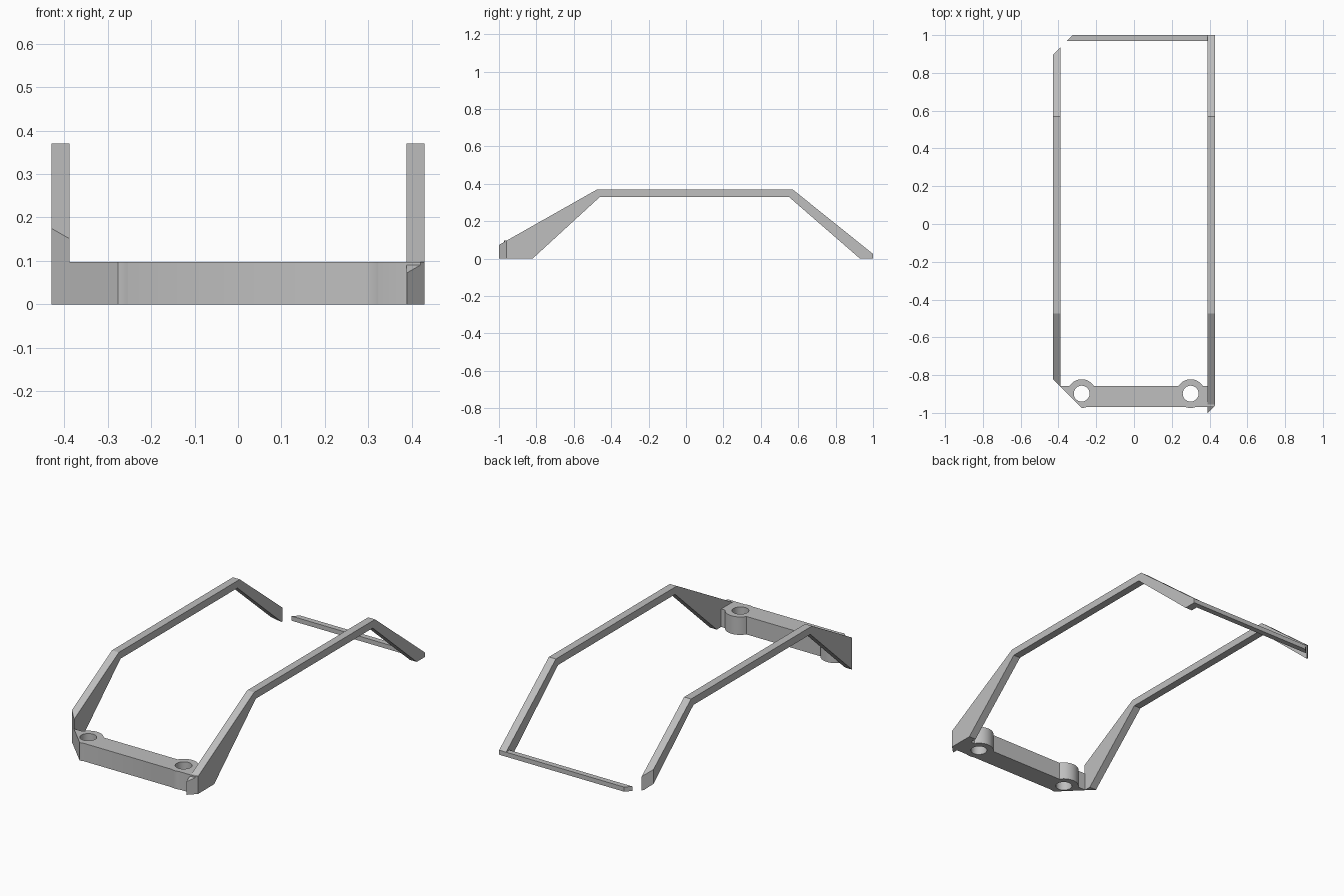
import bpy
import bmesh
from mathutils import Vector

cube = bpy.data.objects.get("Cube")
if cube:
    bpy.data.objects.remove(cube, do_unlink=True)

grey = bpy.data.materials.new("plain grey")
grey.use_nodes = True
grey.diffuse_color = (0.52, 0.52, 0.52, 1)
grey.node_tree.nodes["Principled BSDF"].inputs["Base Color"].default_value = grey.diffuse_color

# Corner bevel planes: point on the plane, outward direction
FRONT_RIGHT = ((-0.43, -0.82, 0), (-1, -1, 0))
FRONT_LEFT = ((0.43, -0.96, 0), (1, -1, 0))
BACK_RIGHT = ((-0.43, 0.895, 0), (-1, 1, 0))


def prism(name, outline, direction):
    """Solid made by sweeping a flat outline along a direction."""
    bm = bmesh.new()
    face = bm.faces.new([bm.verts.new(p) for p in outline])
    swept = bmesh.ops.extrude_face_region(bm, geom=[face])["geom"]
    verts = [v for v in swept if isinstance(v, bmesh.types.BMVert)]
    bmesh.ops.translate(bm, verts=verts, vec=direction)
    bmesh.ops.recalc_face_normals(bm, faces=bm.faces)
    mesh = bpy.data.meshes.new(name)
    bm.to_mesh(mesh)
    bm.free()
    mesh.materials.append(grey)
    ob = bpy.data.objects.new(name, mesh)
    bpy.context.collection.objects.link(ob)
    return ob


def box(name, x0, x1, y0, y1, height):
    outline = [(x0, y0, 0), (x1, y0, 0), (x1, y1, 0), (x0, y1, 0)]
    return prism(name, outline, (0, 0, height))


def cylinder(name, x, y, radius, z, height):
    bpy.ops.mesh.primitive_cylinder_add(vertices=64, radius=radius, depth=height,
                                        location=(x, y, z + height / 2))
    ob = bpy.context.object
    ob.name = name
    ob.data.materials.append(grey)
    return ob


def combine(target, tool, operation):
    """Apply a boolean and discard the tool."""
    mod = target.modifiers.new("combine", "BOOLEAN")
    mod.operation, mod.object, mod.solver = operation, tool, "EXACT"
    bpy.context.view_layer.objects.active = target
    bpy.ops.object.modifier_apply(modifier=mod.name)
    bpy.data.objects.remove(tool, do_unlink=True)


def bevel_corner(ob, plane):
    """Slice off everything outside the plane and cap the cut."""
    point, normal = Vector(plane[0]), Vector(plane[1])
    bm = bmesh.new()
    bm.from_mesh(ob.data)
    bmesh.ops.bisect_plane(bm, geom=bm.verts[:] + bm.edges[:] + bm.faces[:],
                           plane_co=point, plane_no=normal, clear_outer=True)
    rim = [e for e in bm.edges if e.is_boundary]
    bmesh.ops.holes_fill(bm, edges=rim, sides=0)
    bmesh.ops.recalc_face_normals(bm, faces=bm.faces)
    bm.to_mesh(ob.data)
    bm.free()


# Arched side rails
rail_profile = [(-1, 0), (-0.82, 0), (-0.46, 0.33), (0.55, 0.33), (0.93, 0), (1, 0),
                (1, 0.025), (0.57, 0.37), (-0.475, 0.37), (-1, 0.073)]
for name, x, planes in (("left_rail", 0.388, [FRONT_LEFT]),
                        ("right_rail", -0.43, [FRONT_RIGHT, BACK_RIGHT])):
    rail = prism(name, [(x, y, z) for y, z in rail_profile], (0.042, 0, 0))
    for plane in planes:
        bevel_corner(rail, plane)

# Front crossbar with two drilled bosses
front_bar = box("front_crossbar", -0.43, 0.43, -0.97, -0.858, 0.098)
HOLES = (-0.277, 0.3)
for x in HOLES:
    combine(front_bar, cylinder("boss", x, -0.898, 0.076, 0, 0.098), "UNION")
for x in HOLES:
    combine(front_bar, cylinder("hole_cutter", x, -0.898, 0.042, -0.1, 0.4), "DIFFERENCE")
for plane in (FRONT_RIGHT, FRONT_LEFT):
    bevel_corner(front_bar, plane)
bpy.ops.object.select_all(action="DESELECT")
front_bar.select_set(True)
bpy.context.view_layer.objects.active = front_bar
bpy.ops.object.shade_smooth_by_angle(angle=0.5)

# Thin rear crossbar
rear_bar = box("rear_crossbar", -0.43, 0.388, 0.97, 1, 0.025)
bevel_corner(rear_bar, BACK_RIGHT)
